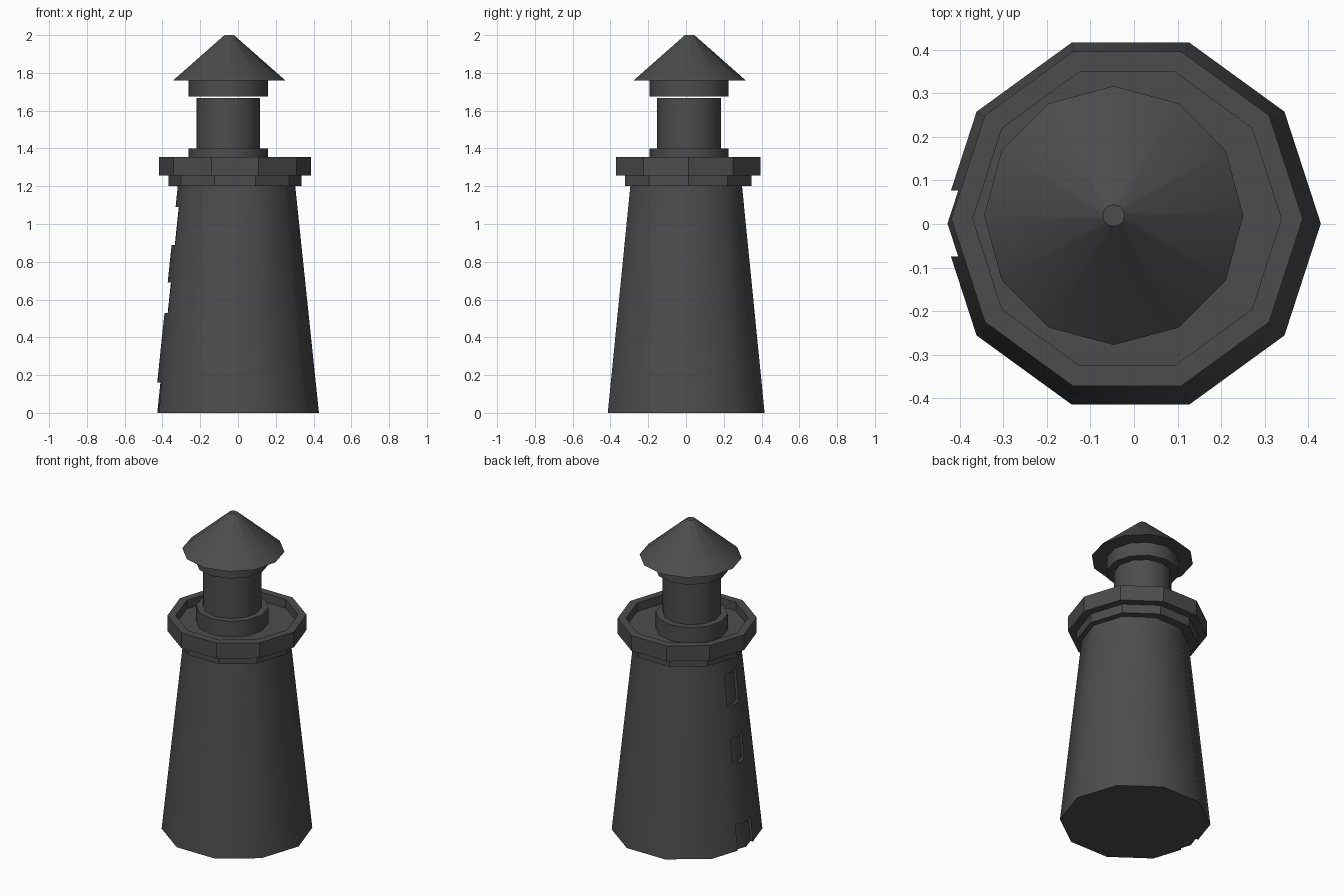
import bpy, bmesh
from math import sin, cos, tau, radians

if "Cube" in bpy.data.objects:
    bpy.data.objects.remove(bpy.data.objects["Cube"])

# Dark grey finish shared by every part
DARK = bpy.data.materials.new("dark_grey")
DARK.diffuse_color = (0.073, 0.073, 0.073, 1)
DARK.use_nodes = True
DARK.node_tree.nodes["Principled BSDF"].inputs["Base Color"].default_value = DARK.diffuse_color


def lathe(name, sides, centre, profile, smooth=0):
    """Spin (radius, z) points from bottom cap to top cap around a vertical axis."""
    bm = bmesh.new()
    loops = [[bm.verts.new((centre[0] + r * cos(tau * i / sides),
                            centre[1] + r * sin(tau * i / sides), z))
              for i in range(sides)] for r, z in profile]
    bm.faces.new(loops[0])
    bm.faces.new(loops[-1])
    for a, b in zip(loops, loops[1:]):
        for i in range(sides):
            j = (i + 1) % sides
            bm.faces.new((a[i], a[j], b[j], b[i]))
    bmesh.ops.recalc_face_normals(bm, faces=bm.faces)
    mesh = bpy.data.meshes.new(name)
    bm.to_mesh(mesh)
    bm.free()
    mesh.materials.append(DARK)
    obj = bpy.data.objects.new(name, mesh)
    bpy.context.collection.objects.link(obj)
    if smooth:
        shade(obj, smooth)
    return obj


def activate(obj):
    bpy.ops.object.select_all(action='DESELECT')
    obj.select_set(True)
    bpy.context.view_layer.objects.active = obj


def shade(obj, angle):
    activate(obj)
    bpy.ops.object.shade_smooth_by_angle(angle=radians(angle))


def boolean(obj, tool, operation):
    mod = obj.modifiers.new(operation.lower(), 'BOOLEAN')
    mod.object, mod.operation, mod.solver = tool, operation, 'EXACT'
    activate(obj)
    bpy.ops.object.modifier_apply(modifier=mod.name)
    bpy.data.objects.remove(tool)


# Tapered tower
BODY = (-0.008, 0.001)
tower = lathe("tower", 10, BODY, [(0.4365, 0), (0.311, 1.2)])

# Door and window openings on the left corner, cut deep then refilled by a slightly smaller core
for z0, z1, half in [(-0.1, 0.16, 0.076), (0.53, 0.69, 0.058), (0.89, 1.09, 0.058)]:
    bpy.ops.mesh.primitive_cube_add(size=1, location=(-0.4, 0.001, (z0 + z1) / 2))
    cutter = bpy.context.object
    cutter.name = "opening_cutter"
    cutter.hide_render = True
    cutter.data.materials.append(DARK)
    cutter.scale = (0.4, 2 * half, z1 - z0)
    bpy.context.view_layer.update()
    boolean(tower, cutter, 'DIFFERENCE')
core = lathe("tower_core", 10, BODY, [(0.4195, 0), (0.294, 1.2)])
boolean(tower, core, 'UNION')
shade(tower, 40)

# Gallery: supporting collar, parapet and sunken floor
lathe("gallery", 10, (-0.016, 0.012),
      [(0.353, 1.2), (0.353, 1.257), (0.403, 1.257), (0.403, 1.355),
       (0.354, 1.355), (0.354, 1.3)])

# Lantern room with lower and upper bands
LAMP = (-0.052, 0.016)
lathe("lantern_base", 12, LAMP, [(0.21, 1.3), (0.21, 1.4)], smooth=35)
lathe("lantern_room", 12, LAMP, [(0.169, 1.4), (0.169, 1.668)], smooth=35)
lathe("lantern_top_band", 12, LAMP, [(0.21, 1.674), (0.21, 1.76)], smooth=35)

# Conical roof with a small flat tip
lathe("roof", 12, (-0.0465, 0.0195), [(0.297, 1.76), (0.025, 2.0)], smooth=35)
